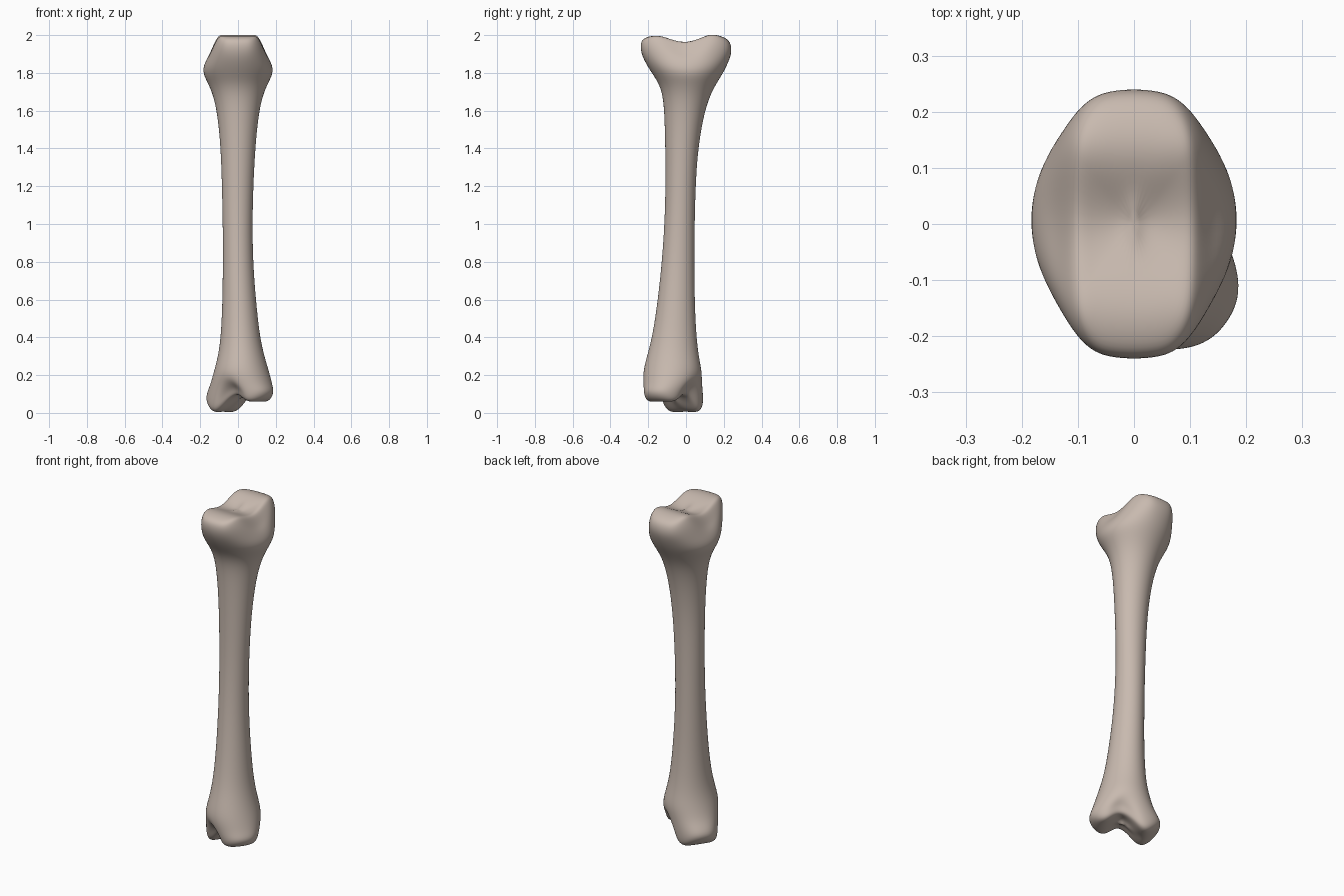
import bpy, bmesh, math

if "Cube" in bpy.data.objects:
    bpy.data.objects.remove(bpy.data.objects["Cube"])

N = 28
PHI = math.radians(-35)          # direction of the two lower knuckles


def lerp(table, v):
    if v <= table[0][0]:
        return table[0][1]
    for (a, za), (b, zb) in zip(table, table[1:]):
        if v <= b:
            k = (v - a) / (b - a)
            k = k * k * (3 - 2 * k)
            return za + (zb - za) * k
    return table[-1][1]


def power(v, e):
    return math.copysign(abs(v) ** e, v)


def ring(cx, cy, a, b, phi=0.0, p=2.0):
    """Superellipse outline as (x, y, s, t); s and t lie along its own axes."""
    pts = []
    for i in range(N):
        t = 2 * math.pi * i / N - phi
        s, w = a * power(math.cos(t), 2 / p), b * power(math.sin(t), 2 / p)
        pts.append((cx + s * math.cos(phi) - w * math.sin(phi),
                    cy + s * math.sin(phi) + w * math.cos(phi), s, w))
    return pts


# Height of the end surfaces: two knuckles below, a saddle on top
BOTTOM = [(-.21, .05), (-.10, -.003), (.03, .10), (.12, .052), (.2, .07)]
TOP = [(-.24, 1.985), (-.16, 2.0), (0, 1.955), (.14, 2.006), (.24, 1.98)]


def bottom_ring(scale, lift, groove):
    out = []
    for x, y, s, t in ring(0, 0, .2 * scale, .127 * scale, PHI, 2.3):
        pinch = math.exp(-((s - .02) / .055) ** 2) * groove
        t *= 1 - pinch * (1 if t < 0 else .4)
        out.append((.008 + s * math.cos(PHI) - t * math.sin(PHI),
                    -.065 + s * math.sin(PHI) + t * math.cos(PHI),
                    lerp(BOTTOM, s) + lift))
    return out


def top_ring(hx, y0, y1, lift, p):
    cy, hy = (y0 + y1) / 2, (y1 - y0) / 2
    return [(x, y, lerp(TOP, y) + lift) for x, y, s, t in ring(0, cy, hx, hy, 0, p)]


rings = []
# Lower end, from the middle of the underside outwards
for scale, lift, groove in [(.25, 0, .1), (.5, 0, .2), (.74, .001, .3),
                            (.91, .012, .34), (.99, .045, .32)]:
    rings.append(bottom_ring(scale, lift, groove))
# Transition ring above the knuckles
rings.append([(x, y, .15 + .02 * math.exp(-(s / .07) ** 2))
              for x, y, s, t in ring(.018, -.07, .172, .143, PHI, 2.1)])

# Shaft: z, x min, x max, y min, y max
SHAFT = [(.22, -.128, .165, -.229, .085), (.30, -.106, .14, -.207, .068),
         (.40, -.092, .117, -.18, .056), (.55, -.084, .1, -.156, .048),
         (.72, -.081, .085, -.136, .045), (.90, -.08, .077, -.12, .045),
         (1.10, -.083, .078, -.11, .048), (1.30, -.088, .086, -.109, .056),
         (1.45, -.096, .096, -.111, .072), (1.58, -.11, .11, -.115, .096),
         (1.68, -.131, .131, -.123, .127), (1.75, -.162, .162, -.147, .166),
         (1.81, -.194, .194, -.19, .204)]
for z, x0, x1, y0, y1 in SHAFT:
    rings.append([(x, y, z) for x, y, s, t in
                  ring((x0 + x1) / 2, (y0 + y1) / 2, (x1 - x0) / 2, (y1 - y0) / 2)])

# Upper end: sides slope in to a saddle-shaped plateau
rings.append([(x, y, 1.875) for x, y, s, t in ring(0, .003, .168, .231, 0, 2.3)])
for args in [(.142, -.243, .244, -.06, 2.8), (.118, -.24, .236, -.018, 3.4),
             (.103, -.218, .212, 0, 3.6), (.075, -.165, .165, 0, 3.2),
             (.05, -.11, .115, 0, 2.6), (.025, -.055, .06, 0, 2)]:
    rings.append(top_ring(*args))

# Skin the rings
bm = bmesh.new()
loops = [[bm.verts.new(p) for p in r] for r in rings]
for lo, hi in zip(loops, loops[1:]):
    for i in range(N):
        j = (i + 1) % N
        bm.faces.new((lo[i], lo[j], hi[j], hi[i]))
for loop in (loops[0], loops[-1]):
    n = len(loop)
    c = bm.verts.new((sum(v.co.x for v in loop) / n, sum(v.co.y for v in loop) / n,
                      sum(v.co.z for v in loop) / n))
    for i in range(n):
        bm.faces.new((loop[i], loop[(i + 1) % n], c))
bmesh.ops.recalc_face_normals(bm, faces=bm.faces)
for f in bm.faces:
    f.smooth = True

mesh = bpy.data.meshes.new("bone")
bm.to_mesh(mesh)
bm.free()
bone = bpy.data.objects.new("bone", mesh)
bpy.context.collection.objects.link(bone)
sub = bone.modifiers.new("smooth", 'SUBSURF')
sub.levels = sub.render_levels = 2

# Colour
mat = bpy.data.materials.new("bone beige")
mat.diffuse_color = (.58, .49, .43, 1)
mat.use_nodes = True
mat.node_tree.nodes["Principled BSDF"].inputs["Base Color"].default_value = mat.diffuse_color
mesh.materials.append(mat)
